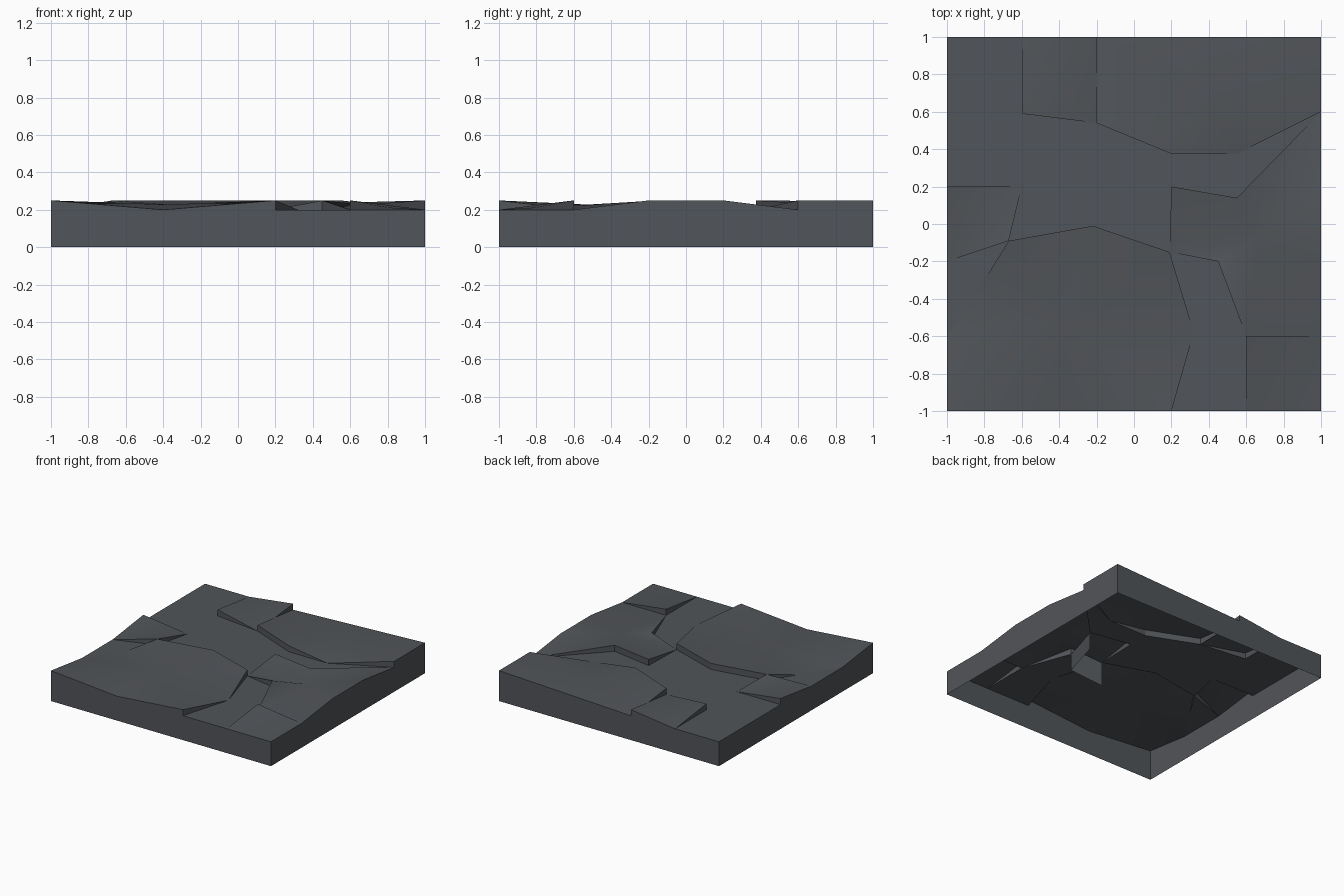
import bpy
import bmesh
import math

cube = bpy.data.objects.get("Cube")
if cube:
    bpy.data.objects.remove(cube, do_unlink=True)

LOW, HIGH = 0.2, 0.25

stone = bpy.data.materials.new("dark grey stone")
stone.use_nodes = True
colour = (0.083, 0.09, 0.1, 1)
stone.diffuse_color = colour
bsdf = stone.node_tree.nodes["Principled BSDF"]
bsdf.inputs["Base Color"].default_value = colour
bsdf.inputs["Roughness"].default_value = 0.8

# Shared corner points of the cracked slabs
P = {
    # tile edge
    "sw": (-1, -1), "s_dip": (-.4, -1), "s_step": (.2, -1), "s_end": (.6, -1),
    "se": (1, -1), "e_a": (1, -.6), "e_b": (1, -.2), "e_c": (1, .2),
    "e_step": (1, .6), "ne": (1, 1), "n_step": (-.2, 1), "n_end": (-.6, 1),
    "nw": (-1, 1), "w_step": (-1, .2), "w_b": (-1, -.2), "w_a": (-1, -.6),
    # inner cracks
    "gap": (.32, -.58), "fork": (.19, -.15), "crest": (-.22, -.01),
    "west": (-.67, -.09), "notch": (-.8, -.3), "west_tip": (-.6, .2),
    "mid": (.2, .2), "bay": (.55, .14), "ledge": (.45, -.2),
    "corner": (.6, -.6), "lip": (.55, .375), "brow": (.2, .375),
    "peak": (-.2, .54), "north": (-.6, .59),
}


def on_rim(a, b):
    """True when the edge lies on the outside of the tile."""
    return any(abs(a[i]) == 1 and a[i] == b[i] for i in (0, 1))


def finish(bm, name):
    mesh = bpy.data.meshes.new(name)
    bm.to_mesh(mesh)
    bm.free()
    mesh.materials.append(stone)
    obj = bpy.data.objects.new(name, mesh)
    bpy.context.collection.objects.link(obj)
    bpy.ops.object.select_all(action='DESELECT')
    obj.select_set(True)
    bpy.context.view_layer.objects.active = obj
    bpy.ops.object.shade_smooth_by_angle(angle=math.radians(30))


def slab(name, outline, raised=""):
    """Top surface plus broken sides; rim sides run to the ground."""
    names, high = outline.split(), raised.split()
    bm = bmesh.new()
    top = [bm.verts.new((*P[n], HIGH if n in high else LOW)) for n in names]
    pairs = list(zip(top, top[1:] + top[:1]))
    if high:
        centre = [sum(v.co[i] for v in top) / len(top) for i in range(3)]
        hub = bm.verts.new(centre)
        for a, b in pairs:
            bm.faces.new((hub, a, b))
    else:
        bmesh.ops.triangulate(bm, faces=[bm.faces.new(top)])
    for a, b in pairs:
        foot = 0 if on_rim(a.co, b.co) else LOW
        drop = [bm.verts.new((v.co.x, v.co.y, foot))
                for v in (a, b) if v.co.z - foot > 0.001]
        if len(drop) == 2:
            bm.faces.new((drop[0], drop[1], b, a))
        elif drop:
            bm.faces.new((drop[0], b, a))
    finish(bm, name)


# Sunken ground between the slabs
slab("valley_floor", "w_step west_tip west crest fork mid bay e_step lip brow "
     "peak north n_end nw")
slab("west_gully", "w_a notch west w_b")
slab("south_gully", "s_step s_end corner ledge fork gap")

# Tilted, raised slabs
slab("south_west_slab", "sw s_dip s_step gap fork crest west notch w_a",
     "sw s_step fork crest west")
slab("north_east_slab", "n_step peak brow lip e_step ne",
     "peak brow e_step ne")
slab("east_slab", "mid fork ledge corner e_a e_b e_c e_step bay",
     "mid ledge e_b e_c bay")
slab("south_east_slab", "s_end se e_a corner", "corner")
slab("north_slab", "n_end north peak n_step", "north n_step")
slab("west_slab", "w_step w_b west west_tip", "w_step west")

# Hidden rib under the east slab
bm = bmesh.new()
for a, b, za, zb in (("fork", "ledge", 0, .06), ("ledge", "bay", .06, .06)):
    bm.faces.new([bm.verts.new((*P[n], z)) for n, z in
                  ((a, za), (b, zb), (b, LOW), (a, LOW))])
finish(bm, "under_rib")
